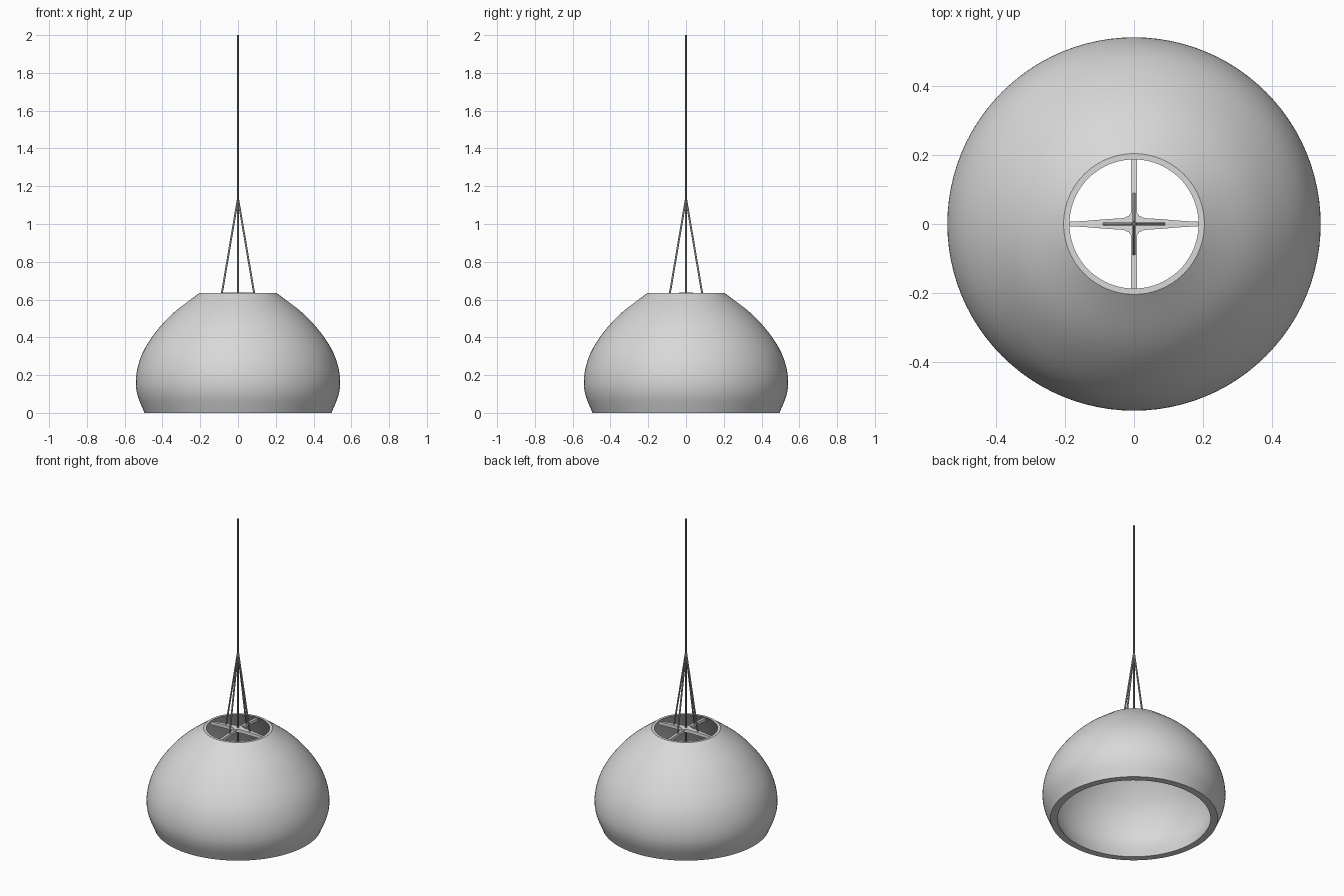
import bpy, bmesh, math
from mathutils import Vector

if "Cube" in bpy.data.objects:
    bpy.data.objects.remove(bpy.data.objects["Cube"])


def material(name, rgb):
    m = bpy.data.materials.new(name)
    m.diffuse_color = (*rgb, 1)
    m.use_nodes = True
    m.node_tree.nodes["Principled BSDF"].inputs["Base Color"].default_value = m.diffuse_color
    return m


SHADE = material("light grey enamel", (0.69, 0.69, 0.69))
SPIDER = material("pale grey metal", (0.75, 0.75, 0.74))
METAL = material("grey metal", (0.36, 0.385, 0.37))
CORD = material("slate cord", (0.17, 0.23, 0.26))


def finish(bm, name, mat, angle=20):
    bmesh.ops.recalc_face_normals(bm, faces=bm.faces)
    me = bpy.data.meshes.new(name)
    bm.to_mesh(me)
    bm.free()
    ob = bpy.data.objects.new(name, me)
    bpy.context.collection.objects.link(ob)
    me.materials.append(mat)
    bpy.ops.object.select_all(action='DESELECT')
    ob.select_set(True)
    bpy.context.view_layer.objects.active = ob
    bpy.ops.object.shade_smooth_by_angle(angle=math.radians(angle))
    return ob


def smooth_curve(pts, n=6):
    """Catmull-Rom curve through the points."""
    p = [Vector(q) for q in pts]
    p = [2 * p[0] - p[1]] + p + [2 * p[-1] - p[-2]]
    out = []
    for i in range(1, len(p) - 2):
        a, b, c, d = p[i - 1:i + 3]
        for k in range(n):
            t = k / n
            out.append(0.5 * (2 * b + (c - a) * t + (2 * a - 5 * b + 4 * c - d) * t * t
                              + (3 * b - a - 3 * c + d) * t ** 3))
    return out + [p[-2]]


def lathe(name, loop, mat, seg=96):
    """Revolve a closed (radius, height) loop around z."""
    bm = bmesh.new()
    rings = []
    for s in range(seg):
        a = 2 * math.pi * s / seg
        rings.append([bm.verts.new((r * math.cos(a), r * math.sin(a), z)) for r, z in loop])
    n = len(loop)
    for s in range(seg):
        r0, r1 = rings[s], rings[(s + 1) % seg]
        for i in range(n):
            j = (i + 1) % n
            bm.faces.new((r0[i], r1[i], r1[j], r0[j]))
    return finish(bm, name, mat)


def rod(name, a, b, radius, mat, seg=20):
    a, b = Vector(a), Vector(b)
    d = b - a
    bm = bmesh.new()
    bmesh.ops.create_cone(bm, cap_ends=True, segments=seg, radius1=radius,
                          radius2=radius, depth=d.length)
    q = d.to_track_quat('Z', 'Y')
    for v in bm.verts:
        v.co = q @ v.co + (a + b) / 2
    return finish(bm, name, mat)


def arm(name, stations, mat):
    """Flat arm along x, swept through (x, half width, bottom z, top z)."""
    bm = bmesh.new()
    prev = None
    for x, w, z0, z1 in stations:
        ring = [bm.verts.new(c) for c in ((x, -w, z0), (x, w, z0), (x, w, z1), (x, -w, z1))]
        if prev:
            for i in range(4):
                j = (i + 1) % 4
                bm.faces.new((prev[i], prev[j], ring[j], ring[i]))
        else:
            bm.faces.new(ring)
        prev = ring
    bm.faces.new(prev)
    return finish(bm, name, mat)


# Hollow dome shade with flat top and bottom lips
outer = smooth_curve([(0.495, 0), (0.531, 0.09), (0.541, 0.165), (0.529, 0.25), (0.494, 0.34),
                      (0.43, 0.435), (0.341, 0.53), (0.204, 0.635)])
inner = smooth_curve([(0.187, 0.635), (0.314, 0.53), (0.4, 0.435), (0.461, 0.34),
                      (0.493, 0.25), (0.503, 0.165), (0.49, 0.09), (0.452, 0)])
lathe("shade", outer + inner, SHADE)

# Spider holding the shade: tapered flared arms across, plain bars front to back
half = [(0.0, 0.036, 0.618, 0.638), (0.008, 0.034, 0.618, 0.638), (0.015, 0.024, 0.618, 0.638),
        (0.03, 0.017, 0.617, 0.638), (0.08, 0.014, 0.615, 0.636), (0.14, 0.009, 0.612, 0.632),
        (0.195, 0.006, 0.607, 0.626)]
across = [(-x, *r) for x, *r in reversed(half[1:])] + half
arm("spider_arms_side", across, SPIDER)
bar = arm("spider_arms_front_back",
          [(-0.195, 0.008, 0.607, 0.626), (-0.08, 0.008, 0.615, 0.634),
           (0.08, 0.008, 0.615, 0.634), (0.195, 0.008, 0.607, 0.626)], SPIDER)
bar.rotation_euler.z = math.pi / 2

# Four hanging struts meeting at the cord
for i, side in enumerate(("right", "back", "left", "front")):
    a = i * math.pi / 2
    c, s = math.cos(a), math.sin(a)
    rod("strut_" + side, (0.086 * c, 0.086 * s, 0.63), (0.002 * c, 0.002 * s, 1.125), 0.005, METAL)

# Cord from the ceiling down through the spider
rod("cord", (0, 0, 0.55), (0, 0, 2.0), 0.005, CORD)
